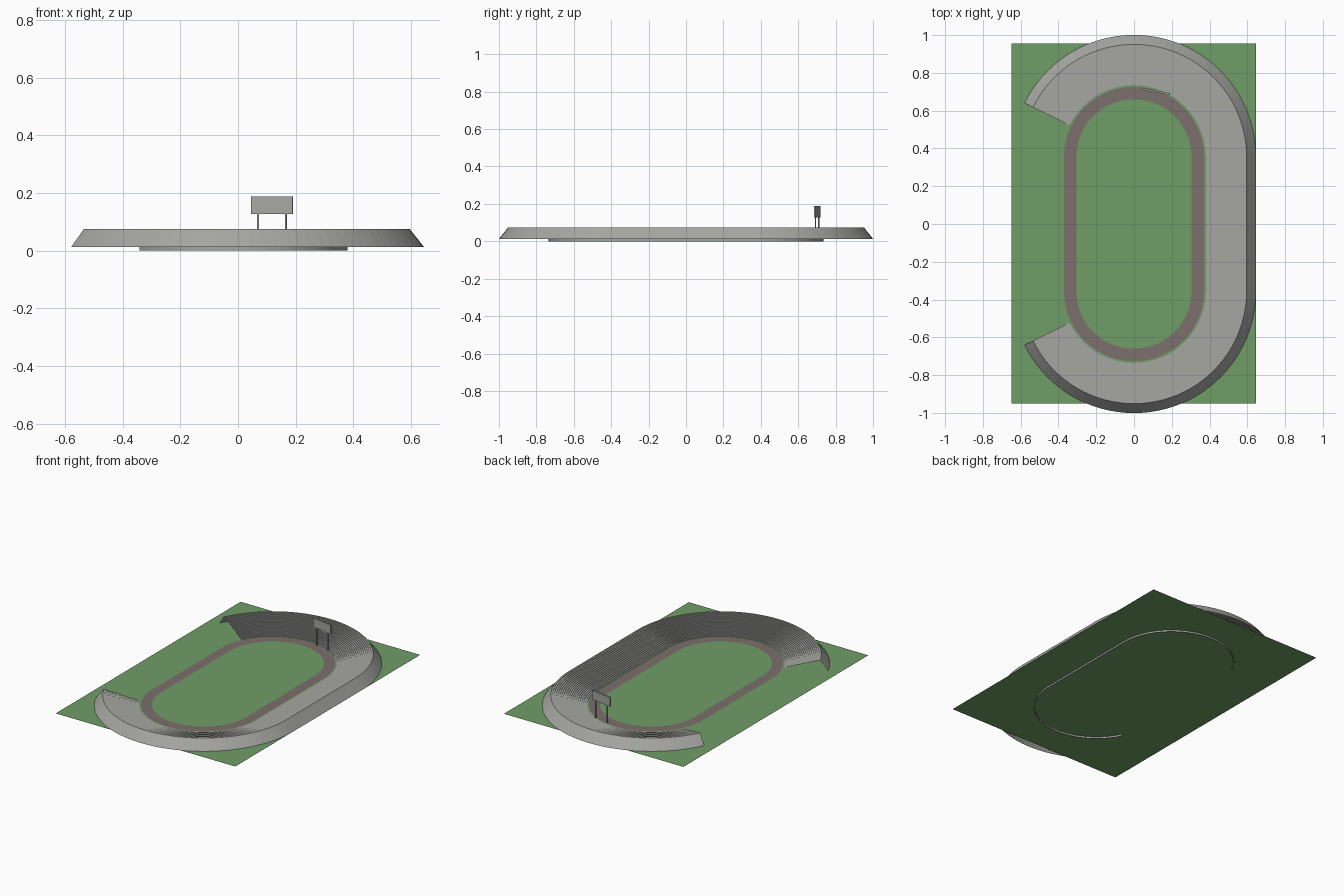
import bpy
import bmesh
import math

cube = bpy.data.objects.get("Cube")
if cube:
    bpy.data.objects.remove(cube, do_unlink=True)

GROUND = 0.012      # height of the grass
BEND = 0.355        # y distance of each bend centre from the middle
SEGMENTS = 48       # segments in a half circle


def material(name, rgb):
    mat = bpy.data.materials.new(name)
    mat.use_nodes = True
    mat.diffuse_color = (*rgb, 1)
    mat.node_tree.nodes["Principled BSDF"].inputs["Base Color"].default_value = (*rgb, 1)
    return mat


grass = material("grass_green", (0.16, 0.34, 0.135))
concrete = material("concrete_grey", (0.38, 0.38, 0.36))
clay = material("track_brown", (0.20, 0.16, 0.15))


def add_object(name, bm, mat):
    mesh = bpy.data.meshes.new(name)
    bm.to_mesh(mesh)
    bm.free()
    mesh.materials.append(mat)
    obj = bpy.data.objects.new(name, mesh)
    bpy.context.collection.objects.link(obj)
    return obj


def stadium_path(sweep):
    """Bend centre and angle for each station, south bend first, counterclockwise."""
    count = round(SEGMENTS * sweep / math.pi)
    angles = [sweep * i / count for i in range(count + 1)]
    south = [(-BEND, a - sweep) for a in angles]
    north = [(BEND, a) for a in angles]
    return south + north


def sweep_profile(name, profile, path, closed, mat):
    """Sweep (radius, height) points along the path."""
    bm = bmesh.new()
    rows = [[bm.verts.new((r * math.cos(a), cy + r * math.sin(a), z)) for r, z in profile]
            for cy, a in path]
    pairs = list(zip(rows, rows[1:]))
    if closed:
        pairs.append((rows[-1], rows[0]))
    for here, after in pairs:
        for j in range(len(profile) - 1):
            bm.faces.new((here[j], here[j + 1], after[j + 1], after[j]))
    return add_object(name, bm, mat)


def box(name, size, centre, turn, mat):
    bm = bmesh.new()
    bmesh.ops.create_cube(bm, size=1)
    bmesh.ops.scale(bm, vec=size, verts=bm.verts)
    obj = add_object(name, bm, mat)
    obj.location = centre
    obj.rotation_euler.z = turn
    return obj


# Grass ground
bm = bmesh.new()
bmesh.ops.create_grid(bm, x_segments=1, y_segments=1, size=0.5)
bmesh.ops.scale(bm, vec=(1.295, 1.905, 1), verts=bm.verts)
ground = add_object("grass_ground", bm, grass)
ground.location = (-0.002, 0.002, GROUND)

# Running track
sweep_profile("running_track", [(0.305, GROUND + 0.002), (0.371, GROUND + 0.002)],
              stadium_path(math.pi), True, clay)

# Stepped grandstand with a sloping outer wall, open on one long side
STEPS = 20
INNER, RIM, FOOT, TOP = 0.38, 0.596, 0.646, 0.075
profile = [(INNER, 0)]
for i in range(STEPS):
    height = GROUND + (TOP - GROUND) * (i + 1) / STEPS
    profile.append((INNER + (RIM - INNER) * i / STEPS, height))
    profile.append((INNER + (RIM - INNER) * (i + 1) / STEPS, height))
profile.append((FOOT, GROUND))
sweep_profile("grandstand", profile, stadium_path(math.radians(153.8)), False, concrete)

# Scoreboard on two posts, turned towards the field
TURN = math.radians(-10)
BOARD = (0.118, 0.701)
box("scoreboard", (0.147, 0.01, 0.06), (*BOARD, 0.158), TURN, concrete)
for side, name in ((-1, "right_post"), (1, "left_post")):
    x = BOARD[0] + side * 0.049 * math.cos(TURN)
    y = BOARD[1] + side * 0.049 * math.sin(TURN)
    box("scoreboard_" + name, (0.006, 0.006, 0.118), (x, y, GROUND + 0.059), TURN, concrete)
